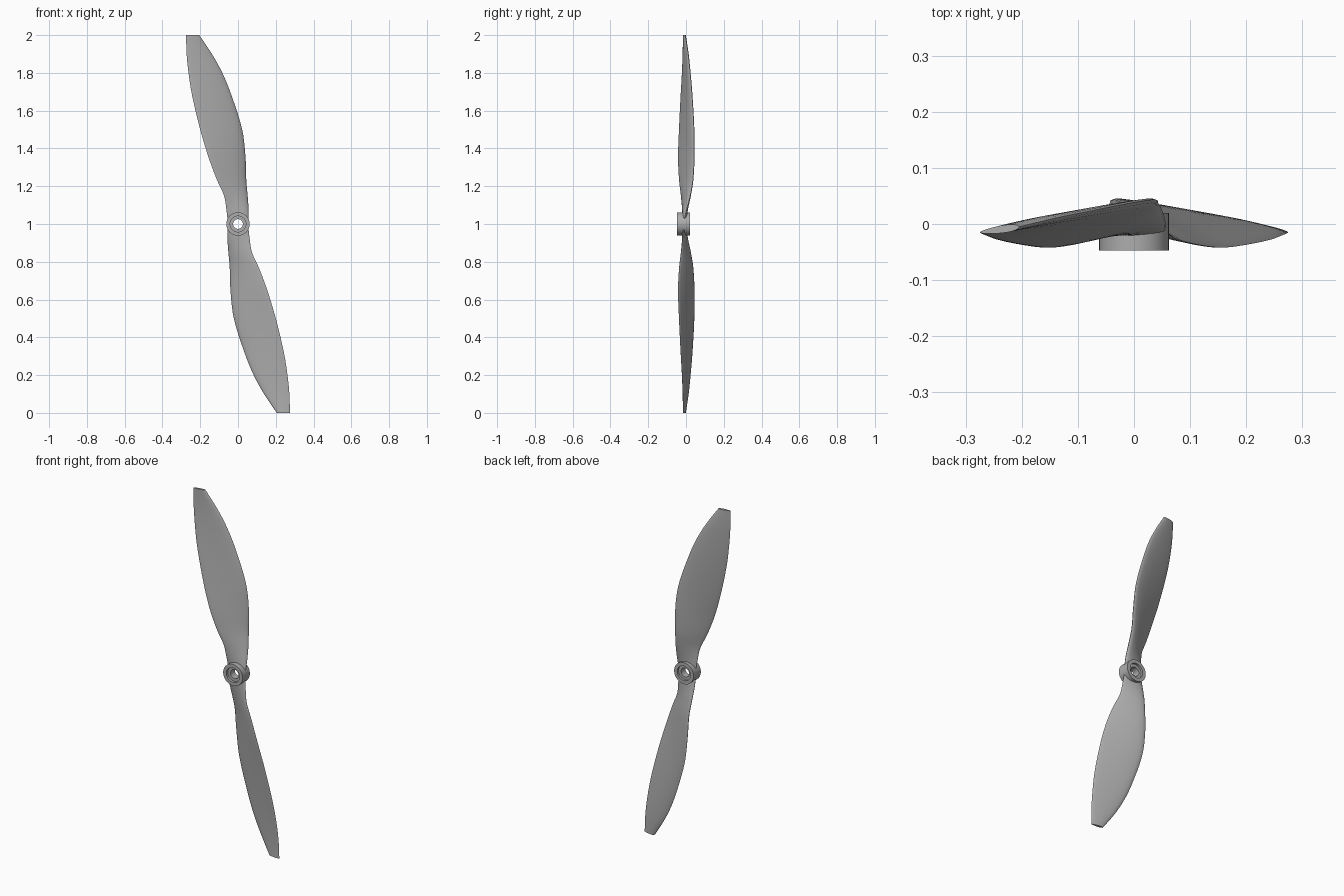
import bpy
import bmesh
import math
from mathutils import Vector, Matrix

cube = bpy.data.objects.get("Cube")
if cube:
    bpy.data.objects.remove(cube, do_unlink=True)

grey = bpy.data.materials.new("plain grey")
grey.use_nodes = True
colour = (0.42, 0.42, 0.42, 1)
grey.diffuse_color = colour
grey.node_tree.nodes["Principled BSDF"].inputs["Base Color"].default_value = colour

CENTRE = Vector((0, 0, 1))
SIDES = 20   # points around a blade section
STEPS = 5    # rings between two stations

# Blade stations: height above hub, trailing x, trailing y, leading x, leading y, thickness
STATIONS = [
    (.03, -.056, -.012, .056, -.008, .026),
    (.08, -.062, -.018, .056, .004, .026),
    (.15, -.074, -.026, .051, .022, .026),
    (.23, -.11, -.036, .044, .036, .025),
    (.35, -.155, -.042, .04, .043, .024),
    (.5, -.2, -.037, .022, .042, .023),
    (.68, -.243, -.028, -.034, .032, .021),
    (.8, -.262, -.021, -.083, .022, .019),
    (.9, -.272, -.017, -.138, .011, .017),
    (1, -.275, -.015, -.205, -.005, .014),
]


def catmull(a, b, c, d, t):
    """Smooth value between b and c, allowing for uneven station heights."""
    span = c[0] - b[0]
    before = (c - a) * (span / max(c[0] - a[0], span))
    after = (d - b) * (span / max(d[0] - b[0], span))
    h = t * t * (3 - 2 * t)
    return b * (1 - h) + c * h + before * (t * (1 - t) ** 2) - after * (t * t * (1 - t))


def smooth_stations():
    rows = [Vector(s) for s in STATIONS]
    ends = [rows[0]] + rows + [rows[-1]]
    result = []
    for i in range(len(rows) - 1):
        for k in range(STEPS):
            result.append(catmull(*ends[i:i + 4], k / STEPS))
    return result + [rows[-1]]


def section(row):
    """Closed lens section, rounder on the leading edge."""
    height, tx, ty, lx, ly, thick = row
    trail, lead = Vector((tx, ty, 0)), Vector((lx, ly, 0))
    chord = (lead - trail).normalized()
    normal = Vector((-chord.y, chord.x, 0))
    points = []
    for i in range(SIDES):
        angle = 2 * math.pi * i / SIDES
        along = (1 + math.cos(angle)) / 2
        bulge = math.sin(angle) * (0.5 + 0.5 * along) * thick * 0.62
        points.append(trail.lerp(lead, along) + normal * bulge + Vector((0, 0, height)))
    return points


def finish(name, bm, angle):
    bmesh.ops.recalc_face_normals(bm, faces=bm.faces)
    mesh = bpy.data.meshes.new(name)
    bm.to_mesh(mesh)
    bm.free()
    mesh.materials.append(grey)
    obj = bpy.data.objects.new(name, mesh)
    bpy.context.collection.objects.link(obj)
    bpy.ops.object.select_all(action='DESELECT')
    obj.select_set(True)
    bpy.context.view_layer.objects.active = obj
    bpy.ops.object.shade_smooth_by_angle(angle=math.radians(angle))
    return obj


def bridge(bm, rings, closed=False):
    count = len(rings) if closed else len(rings) - 1
    for r in range(count):
        low, high = rings[r], rings[(r + 1) % len(rings)]
        for i in range(len(low)):
            j = (i + 1) % len(low)
            bm.faces.new((low[i], low[j], high[j], high[i]))


def blade(name, turn):
    bm = bmesh.new()
    spin = Matrix.Translation(CENTRE) @ Matrix.Rotation(turn, 4, 'Y')
    rings = [[bm.verts.new(spin @ p) for p in section(row)] for row in smooth_stations()]
    bridge(bm, rings)
    bm.faces.new(rings[0])
    bm.faces.new(rings[-1])
    return finish(name, bm, 50)


def hub(name):
    # Profile as radius and depth: collar with a stepped bore at each end
    profile = [(.062, -.047), (.062, .02), (.042, .02), (.042, .008),
               (.026, .008), (.026, -.032), (.042, -.032), (.042, -.047)]
    bm = bmesh.new()
    rings = []
    for radius, depth in profile:
        ring = []
        for i in range(48):
            a = 2 * math.pi * i / 48
            ring.append(bm.verts.new(CENTRE + Vector((radius * math.cos(a), depth, radius * math.sin(a)))))
        rings.append(ring)
    bridge(bm, rings, closed=True)
    return finish(name, bm, 30)


blade("upper_blade", 0)
blade("lower_blade", math.pi)
hub("hub")
